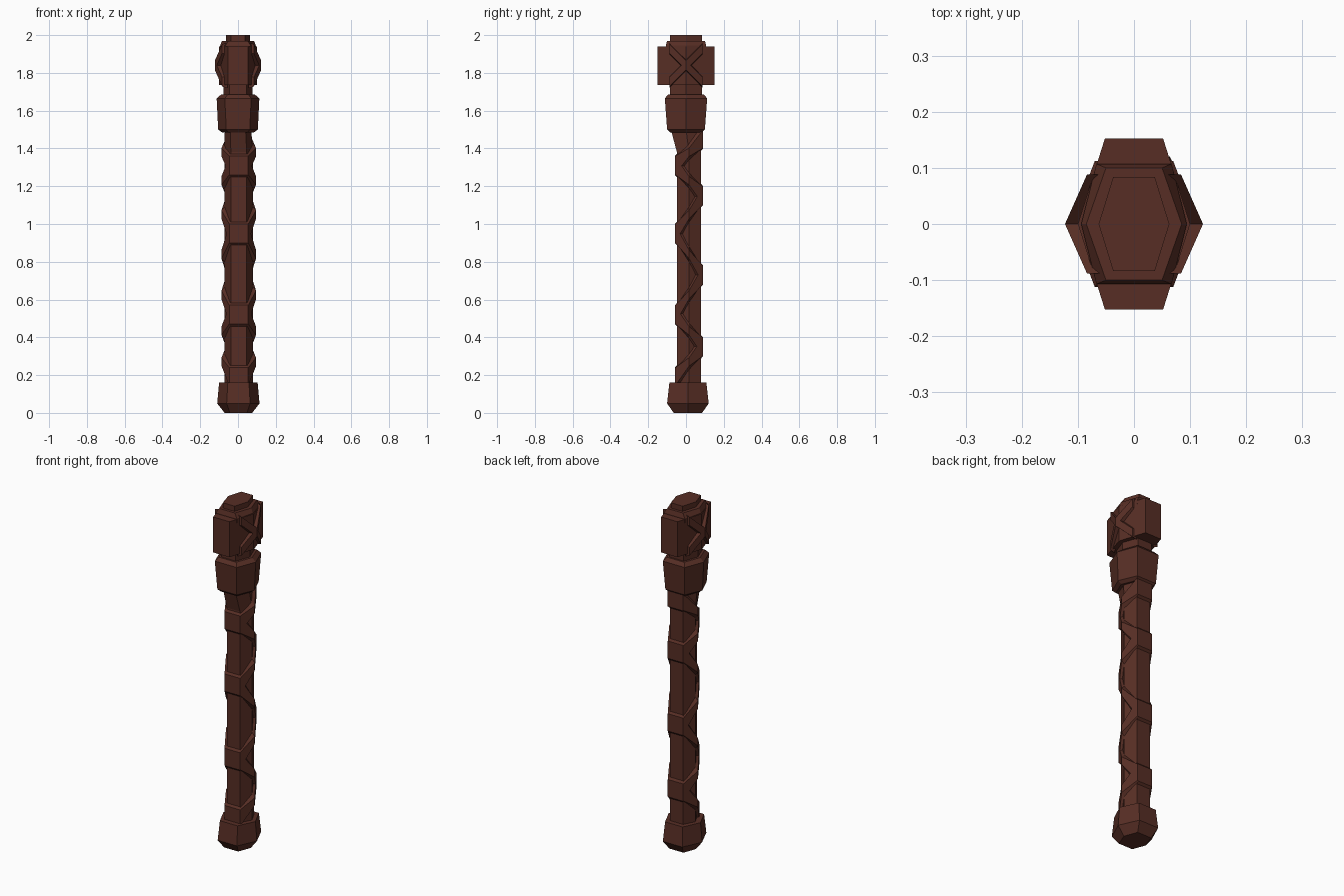
import bpy
import bmesh

cube = bpy.data.objects.get("Cube")
if cube:
    bpy.data.objects.remove(cube, do_unlink=True)

# One dark wood colour for everything
COLOUR = (0.095, 0.027, 0.018, 1.0)
wood = bpy.data.materials.new("dark_brown_wood")
wood.use_nodes = True
wood.diffuse_color = COLOUR
bsdf = wood.node_tree.nodes["Principled BSDF"]
bsdf.inputs["Base Color"].default_value = COLOUR
bsdf.inputs["Roughness"].default_value = 0.9


def make_object(name, lofts):
    """Each loft is a list of point rings, skinned and capped."""
    bm = bmesh.new()
    for rings in lofts:
        loops = [[bm.verts.new(p) for p in ring] for ring in rings]
        for a, b in zip(loops, loops[1:]):
            n = len(a)
            for i in range(n):
                j = (i + 1) % n
                bm.faces.new((a[i], a[j], b[j], b[i]))
        bm.faces.new(loops[0])
        bm.faces.new(loops[-1])
    bmesh.ops.recalc_face_normals(bm, faces=bm.faces)
    mesh = bpy.data.meshes.new(name)
    bm.to_mesh(mesh)
    bm.free()
    mesh.materials.append(wood)
    obj = bpy.data.objects.new(name, mesh)
    bpy.context.collection.objects.link(obj)
    return obj


def hexagon(z, corner, flat, depth, cx=0.0, cy=0.0):
    """Six-sided ring: side corners on x, flat edges at front and back."""
    outline = ((corner, 0), (flat, depth), (-flat, depth),
               (-corner, 0), (-flat, -depth), (flat, -depth))
    return [(cx + x, cy + y, z) for x, y in outline]


# Pommel at the foot
make_object("pommel", [[
    hexagon(0.0, 0.073, 0.045, 0.075, 0.002, 0.01),
    hexagon(0.05, 0.112, 0.062, 0.11, 0.002, 0.01),
    hexagon(0.16, 0.102, 0.056, 0.098, 0.002, 0.01)]])

# Shaft, flaring forward under the collar
SX, SY = 0.004, 0.016
make_object("shaft", [[
    hexagon(0.1, 0.075, 0.042, 0.064, SX, SY),
    hexagon(1.38, 0.075, 0.042, 0.064, SX, SY),
    hexagon(1.5, 0.07, 0.04, 0.08)]])

# Collar and neck
make_object("collar", [[
    hexagon(1.485, 0.085, 0.05, 0.085),
    hexagon(1.5, 0.105, 0.062, 0.1),
    hexagon(1.665, 0.113, 0.07, 0.112),
    hexagon(1.685, 0.09, 0.055, 0.095)]])
make_object("neck", [[
    hexagon(1.65, 0.076, 0.045, 0.085),
    hexagon(1.75, 0.076, 0.045, 0.085)]])

# Head block with stepped cap
make_object("head", [[
    hexagon(1.735, 0.1, 0.052, 0.152),
    hexagon(1.94, 0.1, 0.052, 0.152)]])
make_object("cap", [[
    hexagon(1.92, 0.094, 0.067, 0.107),
    hexagon(1.945, 0.094, 0.067, 0.107),
    hexagon(1.97, 0.085, 0.05, 0.1)]])
make_object("cap_top", [[
    hexagon(1.96, 0.063, 0.037, 0.084),
    hexagon(2.0, 0.063, 0.037, 0.084)]])


def strap_ring(point, inner, outer, base, ridge):
    """Trapezoid section standing upright; inner and outer scale the point."""
    x, y, z, cx, cy = point
    return [(cx + x * k, cy + y * k, z + h) for k, h in
            ((inner, -base), (outer, -ridge), (outer, ridge), (inner, base))]


# Straps crossing on both sides of the head
straps = []
for side in (-1, 1):
    for slope in (-1, 1):
        rings = []
        for t in (-1, 0, 1):
            y = 0.088 * t
            x = 0.1 - 0.32 * abs(y)
            z = 1.84 + slope * t * 0.088
            lift = 0.012 if t else 0.023
            rings.append([(side * (x + d), y, z + h) for d, h in
                          ((-0.015, -0.032), (lift, -0.024),
                           (lift, 0.024), (-0.015, 0.032))])
        straps.append(rings)
make_object("head_straps", straps)

# Wrapping around the shaft: crossings alternate back and front
crossings = (1.45, 1.31, 1.15, 0.95, 0.73, 0.52, 0.35, 0.19)
wraps = []
for i, z in enumerate(crossings):
    facing = 1 if i % 2 == 0 else -1
    y = 0.064 * facing
    # plate where the two wraps cross
    wraps.append([strap_ring((s * 0.042, y, z, SX, SY), 0.95, 1.17, 0.065, 0.05)
                  for s in (-1, 1)])
    if i + 1 < len(crossings):
        z_next = crossings[i + 1]
        middle = (z + z_next) / 2
        for s in (-1, 1):
            wraps.append([
                strap_ring((s * 0.042, y, z, SX, SY), 0.95, 1.17, 0.06, 0.048),
                strap_ring((s * 0.075, 0, middle, SX, SY), 0.95, 1.22, 0.045, 0.022),
                strap_ring((s * 0.042, -y, z_next, SX, SY), 0.95, 1.17, 0.06, 0.048)])
make_object("shaft_wrapping", wraps)
